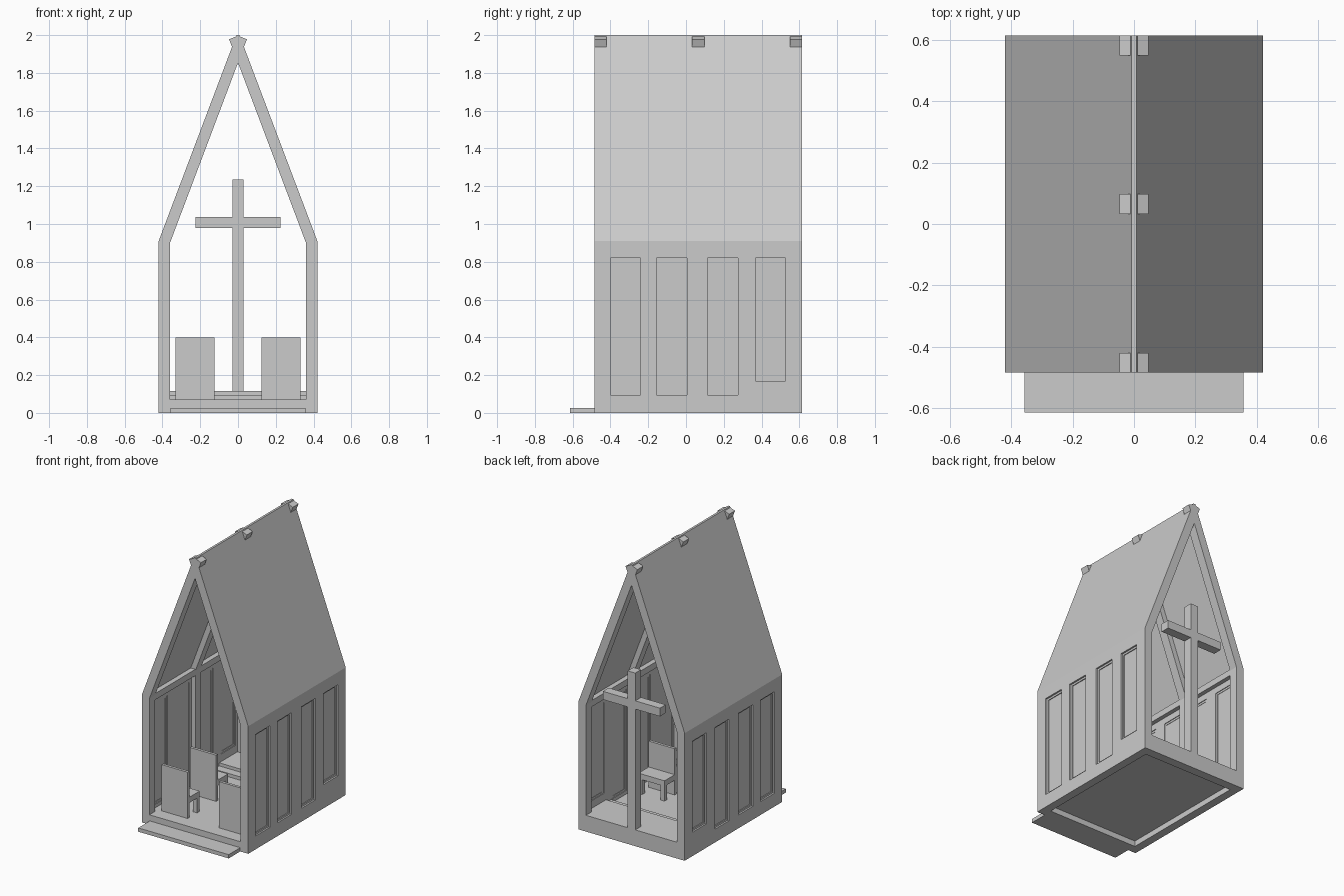
import bpy
import bmesh
from mathutils import Matrix, Vector

if "Cube" in bpy.data.objects:
    bpy.data.objects.remove(bpy.data.objects["Cube"], do_unlink=True)

grey = bpy.data.materials.new("plain_grey")
grey.use_nodes = True
grey.diffuse_color = (0.6, 0.6, 0.6, 1)
grey.node_tree.nodes["Principled BSDF"].inputs["Base Color"].default_value = (0.6, 0.6, 0.6, 1)


def finish(name, bm):
    bmesh.ops.recalc_face_normals(bm, faces=bm.faces)
    mesh = bpy.data.meshes.new(name)
    bm.to_mesh(mesh)
    bm.free()
    mesh.materials.append(grey)
    obj = bpy.data.objects.new(name, mesh)
    bpy.context.collection.objects.link(obj)
    return obj


def add_box(bm, xs, ys, zs):
    lo, hi = Vector((xs[0], ys[0], zs[0])), Vector((xs[1], ys[1], zs[1]))
    size = Matrix.Diagonal((hi - lo).to_4d())
    size[3][3] = 1
    bmesh.ops.create_cube(bm, size=1, matrix=Matrix.Translation((lo + hi) / 2) @ size)


def boxes(name, *items):
    bm = bmesh.new()
    for item in items:
        add_box(bm, *item)
    return finish(name, bm)


def side_x(side, a, b):
    return tuple(sorted((side * a, side * b)))


def extrude_y(name, profile, ys, side):
    # Extrude an x-z outline along y
    bm = bmesh.new()
    face = bm.faces.new([bm.verts.new((side * x, ys[0], z)) for x, z in profile])
    new = bmesh.ops.extrude_face_region(bm, geom=[face])["geom"]
    bmesh.ops.translate(bm, vec=(0, ys[1] - ys[0], 0),
                        verts=[g for g in new if isinstance(g, bmesh.types.BMVert)])
    return finish(name, bm)


FRONT, BACK = -0.485, 0.615
OUT, IN, EAVE = 0.42, 0.36, 0.91
FRAME = 0.065
FLOOR = 0.07
STAGE = 0.116
SIDES = ((1, "left"), (-1, "right"))

# Three frames: post and rafter in one, the rafter tips crossing at the ridge
frame_profile = [(OUT, 0), (OUT, EAVE), (0.008, 2.0), (-0.047, 1.978), (IN, 0.9), (IN, 0)]
frame_starts = {"front": FRONT, "middle": 0.033, "back": BACK - FRAME}
for side, label in SIDES:
    for place, y in frame_starts.items():
        profile = frame_profile
        if place == "middle":
            profile = [(x, max(z, FLOOR)) for x, z in frame_profile]
        extrude_y(f"{place}_{label}_frame", profile, (y, y + FRAME), side)

    # Thin roof panel
    roof = [(OUT, EAVE), (0.008, 2.0), (0, 2.0), (0, 1.96), (0.398, 0.905)]
    extrude_y(f"{label}_roof", roof, (FRONT, BACK), side)

    # Eave beam
    boxes(f"{label}_eave_beam", (side_x(side, IN, 0.41), (FRONT + FRAME, BACK - FRAME), (0.865, EAVE)))

    # Side wall with four cut window openings
    wall = boxes(f"{label}_wall", (side_x(side, 0.39, OUT), (FRONT, BACK), (0, EAVE)))
    windows = [((y, y + 0.16), (z, 0.82))
               for y, z in ((-0.4, 0.095), (-0.155, 0.095), (0.115, 0.095), (0.367, 0.17))]
    cutter = boxes("window_cutter", *[(side_x(side, 0.3, 0.5), ys, zs) for ys, zs in windows])
    cutter.hide_render = True
    cut = wall.modifiers.new("windows", "BOOLEAN")
    cut.operation = "DIFFERENCE"
    cut.solver = "EXACT"
    cut.object = cutter
    bpy.context.view_layer.objects.active = wall
    bpy.ops.object.modifier_apply(modifier=cut.name)
    bpy.data.objects.remove(cutter, do_unlink=True)

    # Window frames and panes
    rim = 0.014
    for i, (ys, zs) in enumerate(windows, 1):
        x = side_x(side, 0.395, 0.408)
        boxes(f"{label}_window_frame_{i}",
              (x, (ys[0], ys[0] + rim), zs),
              (x, (ys[1] - rim, ys[1]), zs),
              (x, (ys[0] + rim, ys[1] - rim), (zs[0], zs[0] + rim)),
              (x, (ys[0] + rim, ys[1] - rim), (zs[1] - rim, zs[1])))
        boxes(f"{label}_window_pane_{i}",
              (side_x(side, 0.398, 0.402), (ys[0] + rim, ys[1] - rim), (zs[0] + rim, zs[1] - rim)))

    # Side sill of the base
    boxes(f"{label}_sill", (side_x(side, IN, 0.41), (FRONT + FRAME, BACK - FRAME), (0, FLOOR)))

# Base, entrance step and stage
boxes("front_sill", ((-IN, IN), (FRONT, FRONT + FRAME), (0, FLOOR)))
boxes("back_sill", ((-IN, IN), (BACK - FRAME, BACK), (0, STAGE)))
boxes("floor", ((-IN, IN), (FRONT + FRAME, BACK - FRAME), (0.04, FLOOR)))
boxes("entrance_step", ((-0.357, 0.357), (-0.615, FRONT), (0, 0.027)))
boxes("stage_step", ((-0.39, 0.39), (0.285, BACK - FRAME), (FLOOR, 0.094)))
boxes("stage", ((-0.39, 0.39), (0.345, BACK - FRAME), (0.094, STAGE)))

# Cross standing in the back opening
boxes("cross_upright", ((-0.03, 0.03), (BACK - FRAME, BACK), (STAGE, 1.235)))
for side, label in SIDES:
    boxes(f"cross_{label}_arm", (side_x(side, 0.03, 0.225), (BACK - FRAME, BACK), (0.978, 1.037)))

# Two rows of chairs facing the cross
for row, y in (("front", -0.39), ("second", -0.07)):
    for side, label in SIDES:
        inner, outer, end = 0.124, 0.33, y + 0.135
        boxes(f"{row}_{label}_chair",
              (side_x(side, inner, outer), (y, y + 0.02), (FLOOR, 0.4)),
              (side_x(side, inner, outer), (y + 0.02, end), (0.175, 0.215)),
              (side_x(side, inner, inner + 0.03), (end - 0.03, end), (FLOOR, 0.175)),
              (side_x(side, outer - 0.03, outer), (end - 0.03, end), (FLOOR, 0.175)))
